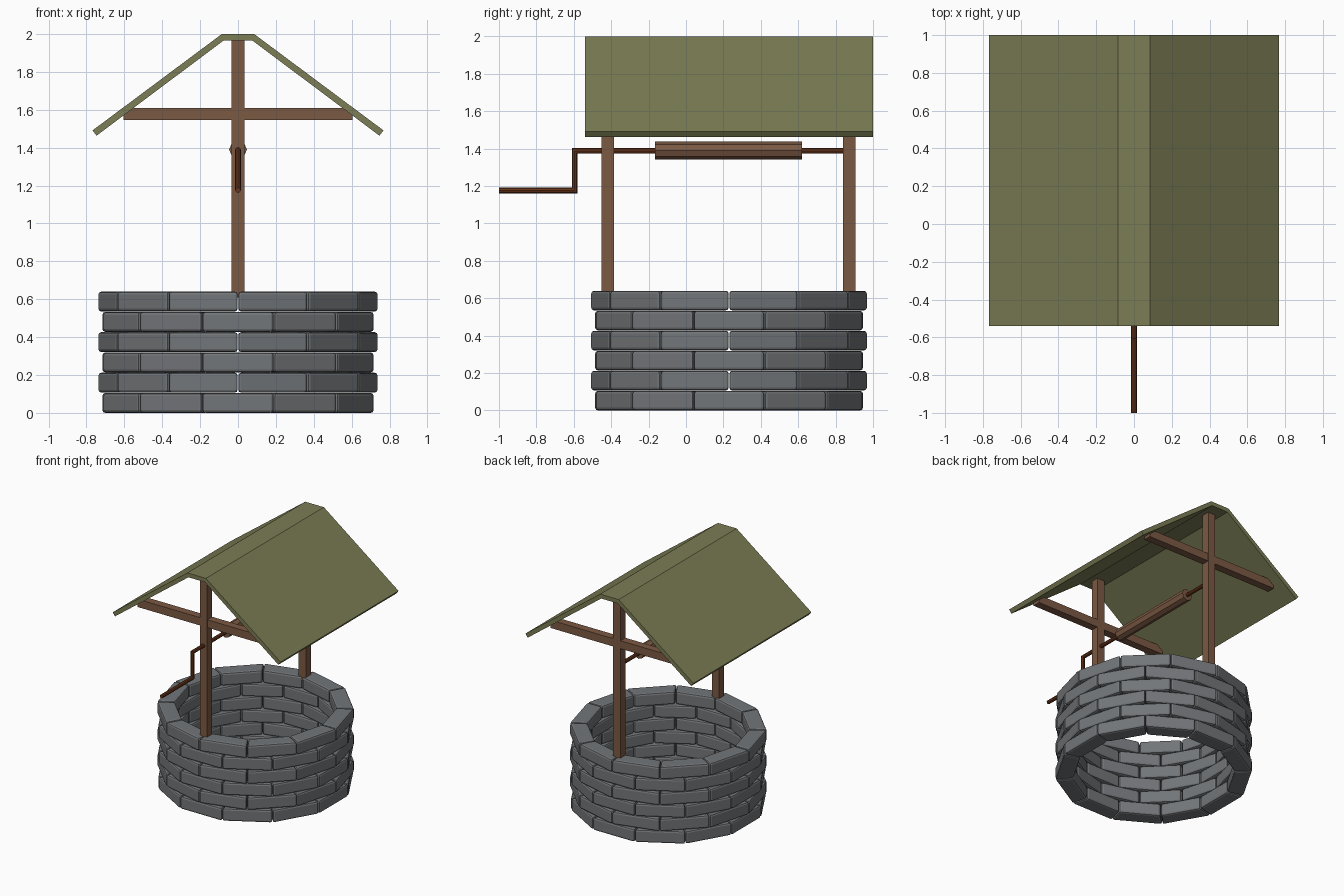
import bpy, bmesh, math
from mathutils import Vector, Matrix

if "Cube" in bpy.data.objects:
    bpy.data.objects.remove(bpy.data.objects["Cube"])

CY = 0.23  # well centre in y


def material(name, rgb):
    m = bpy.data.materials.new(name)
    m.diffuse_color = (*rgb, 1)
    m.use_nodes = True
    m.node_tree.nodes["Principled BSDF"].inputs["Base Color"].default_value = m.diffuse_color
    return m


STONE = material("stone", (0.17, 0.18, 0.19))
WOOD = material("wood", (0.20, 0.10, 0.056))
ROOF = material("roof_olive", (0.20, 0.205, 0.09))
RUST = material("rusty_iron", (0.14, 0.035, 0.01))


def finish(name, bm, mat):
    bmesh.ops.recalc_face_normals(bm, faces=bm.faces)
    me = bpy.data.meshes.new(name)
    bm.to_mesh(me)
    bm.free()
    me.materials.append(mat)
    ob = bpy.data.objects.new(name, me)
    bpy.context.collection.objects.link(ob)
    return ob


def loft(bm, rings):
    """Skin closed rings of points and cap both ends."""
    vs = [[bm.verts.new(p) for p in r] for r in rings]
    n = len(vs[0])
    for a, b in zip(vs, vs[1:]):
        for i in range(n):
            j = (i + 1) % n
            bm.faces.new((a[i], a[j], b[j], b[i]))
    bm.faces.new(vs[0])
    bm.faces.new(vs[-1])


def box(name, lo, hi, mat):
    bm = bmesh.new()
    loft(bm, [[(lo[0], lo[1], z), (hi[0], lo[1], z), (hi[0], hi[1], z), (lo[0], hi[1], z)]
              for z in (lo[2], hi[2])])
    return finish(name, bm, mat)


# Stone wall: six staggered courses of twelve wedge blocks
OUTER, INNER, PITCH, HEIGHT = 0.716, 0.585, 0.107, 0.105
half = math.tan(math.radians(15))
for row in range(6):
    bm = bmesh.new()
    z0 = row * PITCH
    wo, wi = OUTER * half - 0.002, INNER * half - 0.002
    for k in range(12):
        ang = math.radians(30 * k + (15 if row % 2 else 0))
        turn = Matrix.Translation((0, CY, 0)) @ Matrix.Rotation(ang, 4, 'Z')
        loft(bm, [[turn @ Vector(p) for p in ((INNER, -wi, z), (OUTER, -wo, z),
                                             (OUTER, wo, z), (INNER, wi, z))]
                  for z in (z0, z0 + HEIGHT)])
    ob = finish(f"stone_course_{row + 1}", bm, STONE)
    bev = ob.modifiers.new("bevel", 'BEVEL')
    bev.width = 0.015
    bev.segments = 2

# Posts and cross beams
for side, y in (("front", -0.418), ("back", 0.873)):
    box(side + "_post", (-0.034, y - 0.033, 0.61), (0.034, y + 0.033, 1.975), WOOD)
    box(side + "_cross_beam", (-0.605, y - 0.032, 1.545), (0.605, y + 0.032, 1.61), WOOD)

# Roof: folded sheet with a flat ridge
right = [(0.085, 2.0), (0.768, 1.491), (0.747, 1.463), (0.075, 1.966)]
left = [(-x, z) for x, z in reversed(right)]
bm = bmesh.new()
v = [[bm.verts.new((x, y, z)) for x, z in right + left] for y in (-0.54, 1.0)]
for i in range(8):
    j = (i + 1) % 8
    bm.faces.new((v[0][i], v[0][j], v[1][j], v[1][i]))
for r in v:
    for quad in ((0, 1, 2, 3), (4, 5, 6, 7), (0, 3, 4, 7)):
        bm.faces.new([r[q] for q in quad])
# drop walls are only between outer profile points, so the shell is closed
finish("roof", bm, ROOF)


def rod(name, path, radius, mat, sides=8):
    """Mitred round bar along a path of (y, z) points."""
    pts = [Vector(p) for p in path]
    bm = bmesh.new()
    rings = []
    for i, p in enumerate(pts):
        d0 = (p - pts[i - 1]).normalized() if i else (pts[1] - p).normalized()
        d1 = (pts[i + 1] - p).normalized() if i < len(pts) - 1 else d0
        n0, n1 = Vector((-d0.y, d0.x)), Vector((-d1.y, d1.x))
        mitre = (n0 + n1) / (1 + n0.dot(n1))
        ring = []
        for k in range(sides):
            a = 2 * math.pi * k / sides
            q = p + mitre * radius * math.sin(a)
            ring.append((radius * math.cos(a), q.x, q.y))
        rings.append(ring)
    loft(bm, rings)
    return finish(name, bm, mat)


# Winch: cranked iron axle and wooden drum
rod("crank_axle", [(0.85, 1.388), (-0.595, 1.388), (-0.595, 1.176), (-1.0, 1.176)], 0.015, RUST)
rod("winch_drum", [(0.62, 1.39), (-0.165, 1.39)], 0.047, WOOD)
